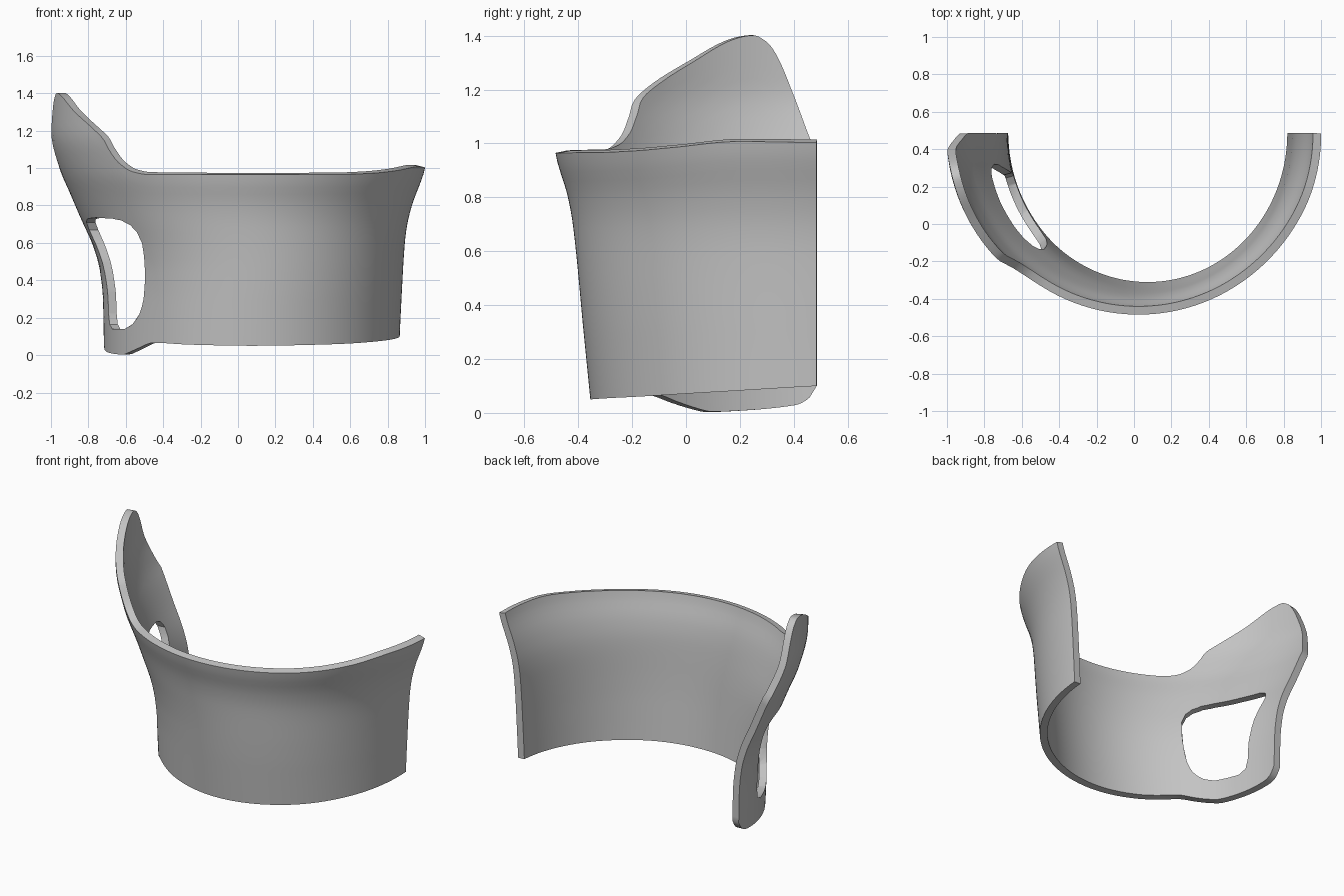
import bpy, bmesh, math
from mathutils import Vector

cube = bpy.data.objects.get("Cube")
if cube:
    bpy.data.objects.remove(cube, do_unlink=True)

BACK = 0.485        # plane of the open back
THICK = 0.045
COLS, ROWS = 180, 26


def curve(points):
    """Smooth interpolation through points without overshoot."""
    xs, ys = zip(*points)
    d = [(ys[i + 1] - ys[i]) / (xs[i + 1] - xs[i]) for i in range(len(xs) - 1)]
    m = [d[0]] + [2 * a * b / (a + b) if a * b > 0 else 0
                  for a, b in zip(d, d[1:])] + [d[-1]]

    def f(x):
        x = min(max(x, xs[0]), xs[-1])
        i = 0
        while i < len(d) - 1 and x > xs[i + 1]:
            i += 1
        h = xs[i + 1] - xs[i]
        s = (x - xs[i]) / h
        return ((1 + 2 * s) * (1 - s) ** 2 * ys[i] + s * (1 - s) ** 2 * h * m[i]
                + s * s * (3 - 2 * s) * ys[i + 1] + s * s * (s - 1) * h * m[i + 1])
    return f


# Flared silhouettes of the shell by height
x_low = curve([(0, -.716), (.3, -.722), (.45, -.738), (.57, -.77), (.73, -.84),
               (.87, -.9), (1, -.955), (1.2, -1.003), (1.4, -1)])
x_high = curve([(0, .86), (.3, .874), (.6, .892), (.7, .905), (.8, .93), (1, 1), (1.4, 1.06)])
y_front = curve([(0, -.35), (.3, -.38), (.7, -.42), (.8, -.438), (.97, -.485), (1.4, -.52)])


def surface(t, z, off=0):
    """Outer wall at angle t (0 = +x end, pi = -x end) and height z."""
    cx = (x_low(z) + x_high(z)) / 2
    rx = (x_high(z) - x_low(z)) / 2 + off
    ry = BACK - y_front(z) + off
    return Vector((cx + rx * math.cos(t), BACK - ry * math.sin(t), z))


def side(points):
    """Turn (y, z) points on the -x half into (angle, z)."""
    return [(math.pi - math.asin((BACK - y) / (BACK - y_front(z))), z) for y, z in points]


# Rim with the raised ear, and lower edge with the rounded tab
rim = curve([(0, 1.003), (.3, 1.007), (.58, .985), (.78, .972), (1, .966), (1.57, .965)]
            + side([(-.34, .966), (-.29, .98), (-.24, 1.03), (-.212, 1.1), (-.198, 1.15),
                    (-.17, 1.185), (0, 1.3), (.19, 1.395), (.24, 1.402), (.29, 1.378),
                    (.325, 1.335), (.46, 1), (.485, .94)]))
hem = curve([(0, .1), (.5, .076), (1, .058), (1.57, .05), (2, .056)]
            + side([(-.145, .066), (-.05, .036), (0, .02), (.08, .003), (.2, .008),
                    (.4, .028), (.45, .05), (.485, .1)]))


def make_object(name, bm):
    mesh = bpy.data.meshes.new(name)
    bm.to_mesh(mesh)
    bm.free()
    obj = bpy.data.objects.new(name, mesh)
    bpy.context.collection.objects.link(obj)
    return obj


# Curved shell
bm = bmesh.new()
grid = []
for i in range(COLS + 1):
    t = math.pi * i / COLS
    lo, hi = hem(t), rim(t)
    grid.append([bm.verts.new(surface(t, lo + (hi - lo) * j / ROWS)) for j in range(ROWS + 1)])
for a, b in zip(grid, grid[1:]):
    for j in range(ROWS):
        bm.faces.new((a[j], a[j + 1], b[j + 1], b[j]))
shell = make_object("curved_shell", bm)

# Window cutter that follows the wall
window = side([(-.17, .6), (-.168, .66), (-.15, .695), (-.11, .72), (-.05, .73), (.1, .735),
               (.24, .728), (.285, .71), (.31, .67), (.308, .62), (.28, .5), (.262, .35),
               (.26, .22), (.245, .165), (.2, .14), (.05, .14), (-.02, .165), (-.075, .22),
               (-.108, .3), (-.14, .45)])
bm = bmesh.new()
inner, outer = [[bm.verts.new(surface(t, z, off)) for t, z in window] for off in (-.16, .14)]
bm.faces.new(inner)
bm.faces.new(outer)
for k in range(len(window)):
    n = (k + 1) % len(window)
    bm.faces.new((inner[k], inner[n], outer[n], outer[k]))
bmesh.ops.recalc_face_normals(bm, faces=bm.faces)
cutter = make_object("window_cutter", bm)
cutter.hide_render = True

# Wall thickness and window opening
solid = shell.modifiers.new("thickness", 'SOLIDIFY')
solid.thickness = THICK
solid.offset = -1
cut = shell.modifiers.new("window", 'BOOLEAN')
cut.operation = 'DIFFERENCE'
cut.solver = 'EXACT'
cut.object = cutter

# Plain grey
grey = bpy.data.materials.new("plain_grey")
grey.use_nodes = True
colour = (.55, .55, .55, 1)
grey.diffuse_color = colour
grey.node_tree.nodes["Principled BSDF"].inputs["Base Color"].default_value = colour
shell.data.materials.append(grey)

bpy.ops.object.select_all(action='DESELECT')
shell.select_set(True)
bpy.context.view_layer.objects.active = shell
bpy.ops.object.convert(target='MESH')
bpy.data.objects.remove(cutter, do_unlink=True)
bpy.ops.object.shade_smooth_by_angle(angle=math.radians(35))
